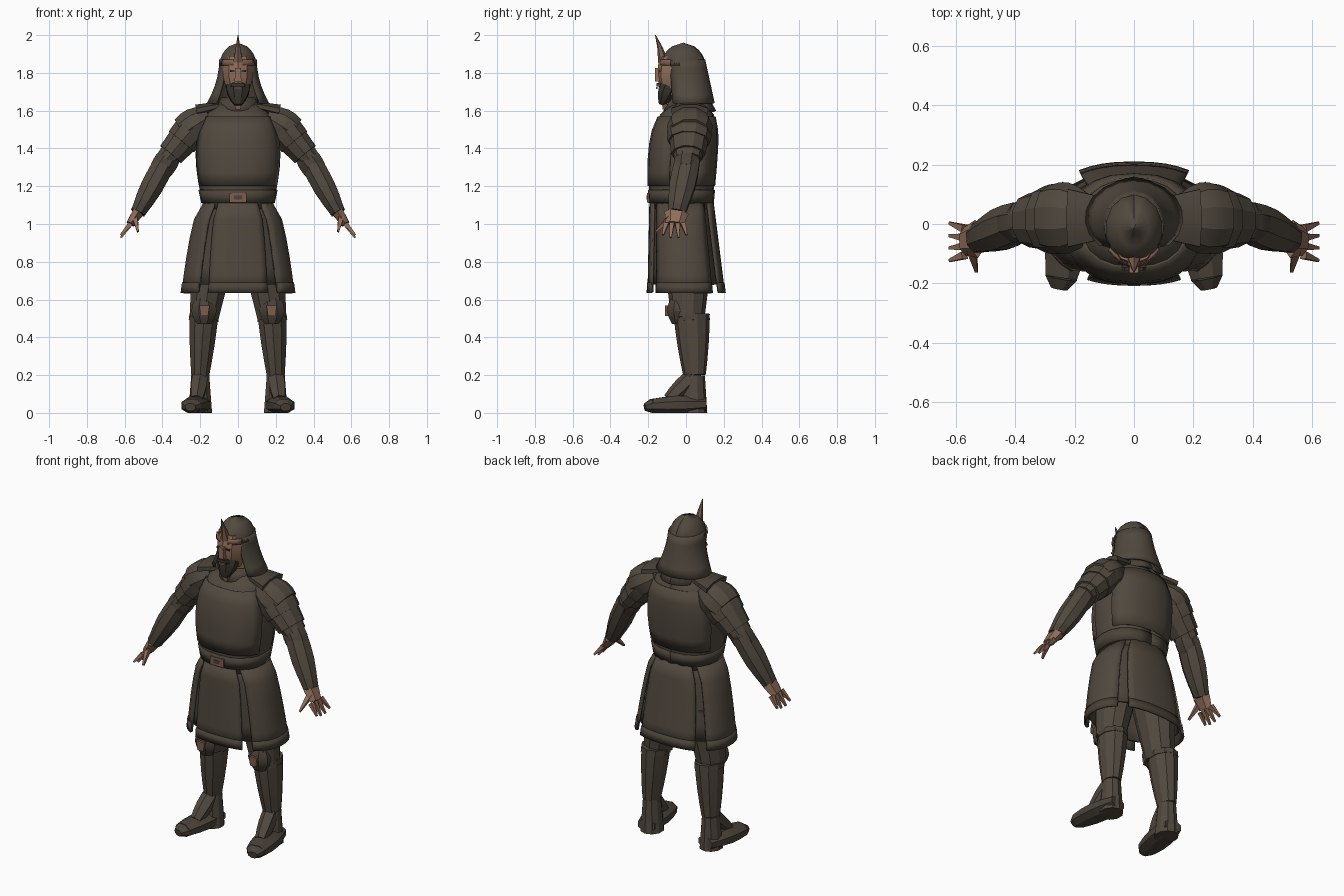
import bpy, bmesh, math
from mathutils import Vector

cube = bpy.data.objects.get("Cube")
if cube:
    bpy.data.objects.remove(cube, do_unlink=True)


def material(name, red, green, blue):
    mat = bpy.data.materials.new(name)
    colour = (red, green, blue, 1)
    mat.use_nodes = True
    mat.diffuse_color = colour
    mat.node_tree.nodes["Principled BSDF"].inputs["Base Color"].default_value = colour
    return mat


CLOTH = material("dark_cloth", .082, .066, .049)
LEATHER = material("dark_leather", .07, .056, .042)
SKIN = material("skin", .28, .155, .1)
BRONZE = material("bronze", .2, .11, .075)
HAIR = material("hair", .04, .033, .025)
UP = Vector((0, 0, 1))
BACKWARD = Vector((0, 1, 0))
parts = []


def finish(name, bm, mat):
    mesh = bpy.data.meshes.new(name)
    bm.to_mesh(mesh)
    bm.free()
    mesh.materials.append(mat)
    obj = bpy.data.objects.new(name, mesh)
    bpy.context.collection.objects.link(obj)
    parts.append(obj)
    return obj


def squash(value, power):
    return math.copysign(abs(value) ** power, value)


def tube(name, mat, start, end, first, last, bulge=0, flat=1, sides=8, depth_axis=BACKWARD):
    """Tapered limb between two points; flat is depth over width, soles stop at the ground."""
    bm = bmesh.new()
    along = (end - start).normalized()
    depth = (depth_axis - along * depth_axis.dot(along)).normalized()
    across = depth.cross(along)
    steps = 4 if bulge else 1
    rings = []
    for step in range(steps + 1):
        t = step / steps
        centre = start.lerp(end, t)
        radius = first + (last - first) * t + bulge * math.sin(math.pi * t)
        ring = []
        for k in range(sides):
            a = math.tau * (k + .5) / sides
            point = centre + radius * (across * math.cos(a) + depth * flat * math.sin(a))
            point.z = max(point.z, 0)
            ring.append(bm.verts.new(point))
        rings.append(ring)
    for low, high in zip(rings, rings[1:]):
        for k in range(sides):
            j = (k + 1) % sides
            bm.faces.new((low[k], low[j], high[j], high[k]))
    bm.faces.new(rings[0])
    bm.faces.new(rings[-1])
    bmesh.ops.recalc_face_normals(bm, faces=bm.faces)
    return finish(name, bm, mat)


def sheet(name, mat, rule, low, high, middle=0, spread=180, steps=8, rows=5,
          grow=0.0, power=1.0, flare=0):
    """Curved plate around the body; the rule gives centre y, half width and half depth at z."""
    bm = bmesh.new()
    grid = []
    for row in range(rows + 1):
        z = low + (high - low) * row / rows
        y, width, depth = rule(z)
        reach = spread - flare * (rows - row) / rows
        line = []
        for k in range(steps + 1):
            a = math.radians(middle - reach + 2 * reach * k / steps)
            line.append(bm.verts.new(((width + grow) * squash(math.sin(a), power),
                                      y - (depth + grow) * squash(math.cos(a), power), z)))
        grid.append(line)
    for under, over in zip(grid, grid[1:]):
        for k in range(steps):
            bm.faces.new((under[k], under[k + 1], over[k + 1], over[k]))
    obj = finish(name, bm, mat)
    solid = obj.modifiers.new("thickness", "SOLIDIFY")
    solid.thickness = .012
    return obj


def block(name, mat, centre, size, taper=1.0):
    bm = bmesh.new()
    bmesh.ops.create_cube(bm, size=1)
    for vert in bm.verts:
        scale = taper if vert.co.z < 0 else 1
        width, depth, height = size
        vert.co = centre + Vector((vert.co.x * width * scale, vert.co.y * depth, vert.co.z * height))
    return finish(name, bm, mat)


def chest_rule(z):
    t = (z - 1.1) / .55
    swell = math.sin(math.pi * t)
    return .04 * t * t - .025, .185 + .04 * swell - .09 * t ** 8, .165 + .013 * swell - .085 * t ** 8


def skirt_rule(z):
    t = max(0, (1.12 - z) / .48)
    return .025 * t - .025, .18 + .12 * math.sqrt(t), .165 + .035 * t


def collar_rule(z):
    t = (1.67 - z) / .07
    return .02, .09 + .04 * t, .1 + .04 * t


def hood_rule(z):
    t = (1.87 - z) / .23
    return .03 * t - .01, .1 + .065 * t * t, .112 + .02 * t


def helmet_rule(z):
    t = (z - 1.84) / .12
    size = math.sqrt(max(0, math.cos(t * math.pi / 2)))
    return -.015, .1 * size, .118 * size


# Torso armour, collar and belt
sheet("torso", CLOTH, chest_rule, 1.08, 1.65, steps=20, rows=8, power=.85)
sheet("breastplate", CLOTH, chest_rule, 1.2, 1.57, spread=72, grow=.008, power=.85)
sheet("back_plate", CLOTH, chest_rule, 1.2, 1.57, middle=180, spread=68, grow=.006, power=.85)
sheet("collar", LEATHER, collar_rule, 1.6, 1.67, steps=14, rows=1)
block("throat_clasp", BRONZE, Vector((0, -.11, 1.62)), (.04, .03, .03), .6)
sheet("belt", LEATHER, chest_rule, 1.11, 1.18, steps=20, rows=1, grow=.007, power=.85)
block("buckle", BRONZE, Vector((0, -.198, 1.14)), (.09, .015, .05))
block("buckle_centre", LEATHER, Vector((0, -.206, 1.14)), (.04, .006, .02))

# Skirt: underlayer, overlapping split panels with hems
sheet("skirt_underlayer", LEATHER, skirt_rule, .68, 1.12, steps=24, grow=-.015, power=.85)
panels = {"front": (0, 30, .004), "left": (86, 48, 0), "back": (180, 36, .006), "right": (274, 48, 0)}
for title, (middle, spread, grow) in panels.items():
    sheet(title + "_skirt_panel", CLOTH, skirt_rule, .64, 1.12, middle, spread,
          grow=grow, power=.85, flare=3)
    sheet(title + "_skirt_hem", LEATHER, skirt_rule, .635, .69, middle, spread - 3,
          rows=1, grow=grow + .004, power=.85)

# Head, face and beard
tube("neck", SKIN, Vector((0, .01, 1.6)), Vector((0, 0, 1.75)), .065, .06)
tube("head", SKIN, Vector((0, -.06, 1.68)), Vector((0, -.04, 1.88)), .05, .075, .02, 1.25, 10)
tube("beard", HAIR, Vector((0, -.13, 1.63)), Vector((0, -.09, 1.73)), .02, .068, .012, .8)
block("nose", SKIN, Vector((0, -.15, 1.79)), (.03, .03, .07), 1.2)
block("moustache", HAIR, Vector((0, -.146, 1.738)), (.06, .02, .018), 1.3)
block("mouth", SKIN, Vector((0, -.155, 1.72)), (.04, .008, .01))
for x in (-.03, .03):
    block("eye", HAIR, Vector((x, -.142, 1.81)), (.025, .009, .01))

# Helmet with hanging hood, brow band and crest horn
sheet("helmet", CLOTH, helmet_rule, 1.84, 1.96, steps=14, rows=6)
sheet("hood", CLOTH, hood_rule, 1.64, 1.87, middle=180, spread=134, steps=14)
sheet("brow_band", BRONZE, helmet_rule, 1.84, 1.87, spread=55, rows=1, grow=.008)
horn_bend = Vector((0, -.14, 1.94))
tube("crest_base", BRONZE, Vector((0, -.12, 1.86)), horn_bend, .028, .013, sides=6)
tube("crest_horn", BRONZE, horn_bend, Vector((0, -.162, 2)), .013, .002, sides=6)

for side, title in ((1, "left"), (-1, "right")):
    def at(x, y, z):
        return Vector((side * x, y, z))

    def limb(name, *shape, **options):
        tube(title + "_" + name, *shape, **options)

    # Joints that the limbs and their armour follow
    shoulder, elbow, wrist = at(.22, .02, 1.53), at(.38, .01, 1.34), at(.53, -.05, 1.06)
    knuckles = at(.57, -.06, 1)
    hip, knee, shin = at(.13, .01, .85), at(.18, .01, .5), at(.18, .03, .52)
    ankle, sole = at(.2, .045, .2), at(.2, .04, 0)

    # Rounded shoulder, layered armour and sleeve
    limb("shoulder_strap", LEATHER, at(.1, .02, 1.625), at(.22, .02, 1.6), .025, .035, flat=3)
    limb("shoulder_cap", CLOTH, at(.15, .02, 1.57), at(.29, .02, 1.48), .065, .09, .022, 1.2, 10)
    limb("upper_arm", CLOTH, shoulder, elbow, .09, .06, flat=1.2, sides=10)
    upper_middle = shoulder.lerp(elbow, .5)
    limb("shoulder_plate", CLOTH, shoulder, upper_middle, .088, .09, .006, 1.25, 10)
    limb("sleeve_plate", CLOTH, upper_middle, shoulder.lerp(elbow, .85), .085, .075, flat=1.2, sides=10)

    # Elbow, forearm guard and cuff
    limb("elbow_guard", LEATHER, shoulder.lerp(elbow, .8), elbow.lerp(wrist, .2), .055, .065, .01)
    limb("forearm", CLOTH, elbow, wrist, .06, .04, .014, 1.15)
    limb("cuff", LEATHER, elbow.lerp(wrist, .8), wrist, .05, .042, flat=1.2)

    # Hand with spread fingers
    limb("palm", SKIN, wrist, knuckles, .034, .025, flat=1.9, sides=6)
    for spread in (-.045, -.015, .015, .045):
        offset = BACKWARD * spread
        tip = at(.62, -.06, .92 + abs(spread) / 2)
        limb("finger", SKIN, knuckles + offset, tip + offset * 1.4, .018, .007, sides=4)
    limb("thumb", SKIN, wrist.lerp(knuckles, .4) + BACKWARD * -.03, at(.53, -.16, .96), .021, .007, sides=4)

    # Thigh, knee guard and boot
    limb("thigh", CLOTH, hip, knee, .12, .08, flat=1.1, sides=10)
    limb("knee_guard", LEATHER, at(.18, -.04, .61), at(.18, -.04, .47), .045, .04, .03, .9)
    block(title + "_knee_boss", BRONZE, at(.178, -.103, .54), (.055, .015, .055), .7)
    limb("boot_cuff", LEATHER, shin, shin.lerp(ankle, .1), .081, .083, flat=1.15, sides=10)
    limb("boot_leg", CLOTH, shin, ankle, .08, .05, .004, 1.2, 10)
    limb("boot_heel", CLOTH, ankle, sole, .05, .066, flat=1.1, sides=10)
    toe = at(.245, -.18, .036)
    limb("foot", LEATHER, at(.2, .1, .045), toe, .055, .058, .02, .7, depth_axis=UP)
    limb("toe_cap", LEATHER, toe, at(.252, -.218, .03), .058, .03, flat=.7, depth_axis=UP)
    limb("instep", CLOTH, ankle, at(.22, -.09, .07), .045, .035, .008, sides=6)

# Smooth shading with crisp edges
bpy.ops.object.select_all(action="DESELECT")
for part in parts:
    part.select_set(True)
bpy.context.view_layer.objects.active = parts[0]
bpy.ops.object.shade_smooth_by_angle(angle=math.radians(25))
